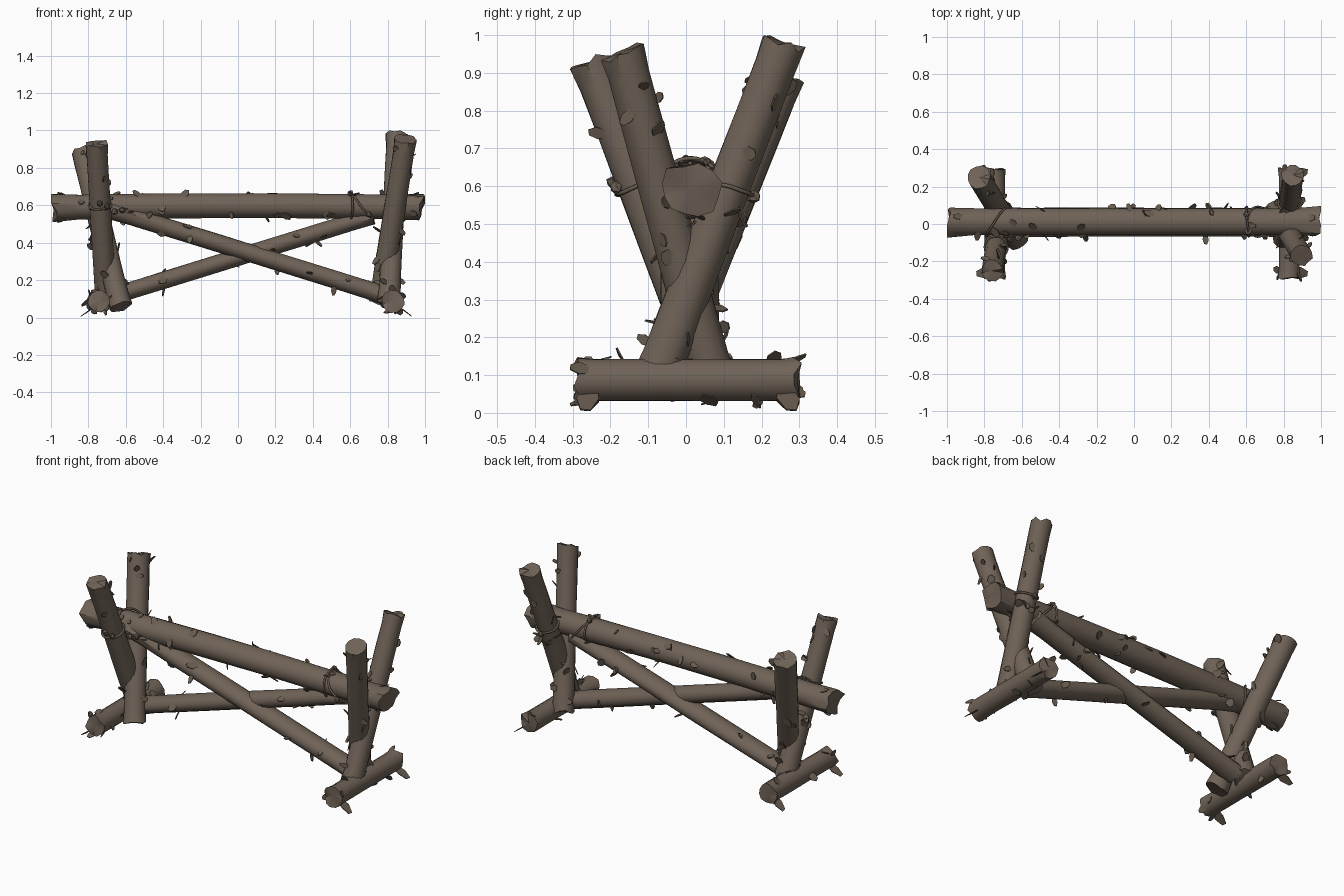
import bpy, bmesh, math, random
from mathutils import Vector

if "Cube" in bpy.data.objects:
    bpy.data.objects.remove(bpy.data.objects["Cube"])

random.seed(7)
SIDES = 12


def material(name, rgb):
    m = bpy.data.materials.new(name)
    m.diffuse_color = (*rgb, 1)
    m.use_nodes = True
    m.node_tree.nodes["Principled BSDF"].inputs["Base Color"].default_value = m.diffuse_color
    return m


BARK = material("brown bark", (0.162, 0.125, 0.096))
FLAKE = material("dark bark flake", (0.135, 0.105, 0.078))
ROPE = material("rope brown", (0.14, 0.108, 0.078))


def finish(name, bm, mat, smooth=None):
    bmesh.ops.recalc_face_normals(bm, faces=bm.faces)
    me = bpy.data.meshes.new(name)
    bm.to_mesh(me)
    bm.free()
    me.materials.append(mat)
    ob = bpy.data.objects.new(name, me)
    bpy.context.collection.objects.link(ob)
    if smooth:
        bpy.ops.object.select_all(action='DESELECT')
        bpy.context.view_layer.objects.active = ob
        ob.select_set(True)
        bpy.ops.object.shade_smooth_by_angle(angle=math.radians(smooth))
    return ob


def frame(a, b):
    """Axis and two cross directions of a log."""
    d = (b - a).normalized()
    u = d.orthogonal().normalized()
    return d, u, d.cross(u)


def clamp(p):
    return Vector((max(-1, min(1, p.x)), p.y, max(0.005, min(1, p.z))))


def add_flake(bm, p, up, side, length, width):
    """Thin pointed chip standing on point p."""
    n = up.cross(side).normalized()
    shape = [(-.35, -.25), (-.5, .4), (-.2, .95), (.25, 1), (.5, .45), (.3, -.25)]
    rings = []
    for off in (-.002, .002):
        rings.append([bm.verts.new(clamp(p + side * x * width + up * y * length
                                         + n * (off + .25 * width * x * x)))
                      for x, y in shape])
    bm.faces.new(rings[0])
    bm.faces.new(rings[1][::-1])
    k = len(shape)
    for i in range(k):
        j = (i + 1) % k
        bm.faces.new((rings[0][i], rings[0][j], rings[1][j], rings[1][i]))


def log(name, a, b, r0, r1, flakes, flare=.1, jag=.012, bow=0, splinters=0, depth=1):
    a, b = Vector(a), Vector(b)
    d, u, v = frame(a, b)

    def point(t, ang, r):
        bend = Vector((0, 0, bow * (1 - (2 * t - 1) ** 2)))
        off = (u * math.cos(ang) + v * math.sin(ang)) * r
        off.y *= depth
        return a.lerp(b, t) + bend + off

    # Log body with uneven rings and ragged ends
    bm = bmesh.new()
    rings = []
    for t in (0, .07, .2, .4, .6, .8, .93, 1):
        end = t in (0, 1)
        ring = []
        for i in range(SIDES):
            r = (r0 + (r1 - r0) * t) * random.uniform(.98, 1.02)
            if end:
                r *= 1 + flare * random.uniform(-.3, 1.3)
            p = point(t, math.tau * i / SIDES, r)
            if end:
                p += d * random.uniform(-jag, jag)
            ring.append(bm.verts.new(clamp(p)))
        rings.append(ring)
    for lo, hi in zip(rings, rings[1:]):
        for i in range(SIDES):
            j = (i + 1) % SIDES
            bm.faces.new((lo[i], lo[j], hi[j], hi[i]))
    for ring, t in ((rings[0], 0), (rings[-1], 1)):
        c = bm.verts.new(point(t, 0, 0))
        for i in range(SIDES):
            bm.faces.new((ring[i], ring[(i + 1) % SIDES], c))
    finish(name, bm, BARK, 40)

    # Loose bark chips scattered over the log
    bm = bmesh.new()
    for _ in range(flakes):
        t, ang = random.uniform(.05, .97), random.uniform(0, math.tau)
        n = u * math.cos(ang) + v * math.sin(ang)
        c = d.cross(n)
        beta, tilt = random.uniform(0, math.tau), math.radians(random.uniform(25, 80))
        flat = d * math.cos(beta) + c * math.sin(beta)
        up = n * math.cos(tilt) + flat * math.sin(tilt)
        side = d * -math.sin(beta) + c * math.cos(beta)
        add_flake(bm, point(t, ang, (r0 + (r1 - r0) * t) * .99), up, side,
                  random.uniform(.025, .048), random.uniform(.025, .048))
    # Splinters peeling off both ends
    for k in range(splinters * 2):
        t, s = (.03, -1) if k % 2 else (.97, 1)
        ang = random.uniform(0, math.tau)
        n = u * math.cos(ang) + v * math.sin(ang)
        add_flake(bm, point(t, ang, r0 * .97), (d * s + n * .4).normalized(),
                  d.cross(n), random.uniform(.03, .045), .035)
    finish(name + "_chips", bm, FLAKE)


# Ridge pole
log("ridge_pole", (-.985, .012, .588), (.985, .012, .588), .068, .068, 34,
    flare=.2, jag=.018, bow=.010, splinters=3, depth=1.08)

# Crossed posts at each end
log("left_back_post", (-.63, -.075, .06), (-.83, .25, .89), .060, .062, 13)
log("left_front_post", (-.705, .07, .09), (-.757, -.25, .93), .060, .057, 15)
log("right_back_post", (.808, -.08, .09), (.85, .26, .98), .060, .056, 15)
log("right_front_post", (.76, .07, .09), (.897, -.168, .955), .060, .057, 15)

# Ground logs under the posts
log("left_foot", (-.745, -.285, .087), (-.745, .295, .087), .057, .057, 8, splinters=2)
log("right_foot", (.83, -.285, .087), (.83, .295, .087), .057, .057, 8, splinters=2)

# Diagonal braces, deeper than they are tall
log("front_brace", (-.70, -.008, .582), (.80, -.008, .115), .049, .049, 13, depth=1.25)
log("back_brace", (-.66, .025, .118), (.72, .025, .545), .047, .047, 13, depth=1.35)

# Big splinters touching the ground at the feet
bm = bmesh.new()
for x, s in ((-.745, -1), (.83, 1)):
    for y in (-.255, .265):
        up = Vector((s * .8, .15 if y > 0 else -.15, -.58)).normalized()
        add_flake(bm, Vector((x + s * .03, y, .055)), up, Vector((0, 1, 0)), .085, .06)
finish("foot_splinters", bm, FLAKE)


def rope(name, centre, axis, ru, rv, wobble=.005):
    """Closed lashing loop around an axis."""
    c, ax = Vector(centre), Vector(axis).normalized()
    v = (Vector((0, 0, 1)) - ax * ax.z).normalized() if abs(ax.z) < .7 else \
        (Vector((0, 1, 0)) - ax * ax.y).normalized()
    u = v.cross(ax)
    cu = bpy.data.curves.new(name, 'CURVE')
    cu.dimensions = '3D'
    cu.bevel_depth = .006
    cu.bevel_resolution = 1
    cu.resolution_u = 3
    sp = cu.splines.new('NURBS')
    sp.points.add(13)
    sp.use_cyclic_u = True
    for i, p in enumerate(sp.points):
        ang = math.tau * i / 14
        q = c + u * ru * math.cos(ang) + v * rv * math.sin(ang) \
            + ax * random.uniform(-wobble, wobble)
        p.co = (*q, 1)
    cu.materials.append(ROPE)
    bpy.context.collection.objects.link(bpy.data.objects.new(name, cu))


# Rope lashings at both crossings
rope("left_ridge_lashing", (-.74, .01, .595), (1, -.65, .1), .095, .08)
rope("left_post_lashing", (-.737, -.124, .60), (-.06, -.36, .93), .063, .066)
rope("right_ridge_lashing", (.605, .012, .597), (1, .05, 0), .083, .08)
rope("right_brace_lashing", (.665, .012, .59), (.75, 0, .65), .083, .095)
rope("right_post_lashing", (.833, .116, .60), (.04, .34, .94), .063, .066)

# Knots on the lashings
bm = bmesh.new()
for p in ((-.74, -.195, .61), (-.70, -.185, .595), (-.62, -.075, .575), (-.66, -.08, .565),
          (.60, .05, .665), (.70, -.07, .55), (.83, .18, .57)):
    res = bmesh.ops.create_icosphere(bm, subdivisions=1, radius=.018)
    for vert in res['verts']:
        vert.co = vert.co * random.uniform(.8, 1.15) + Vector(p)
finish("rope_knots", bm, ROPE)
